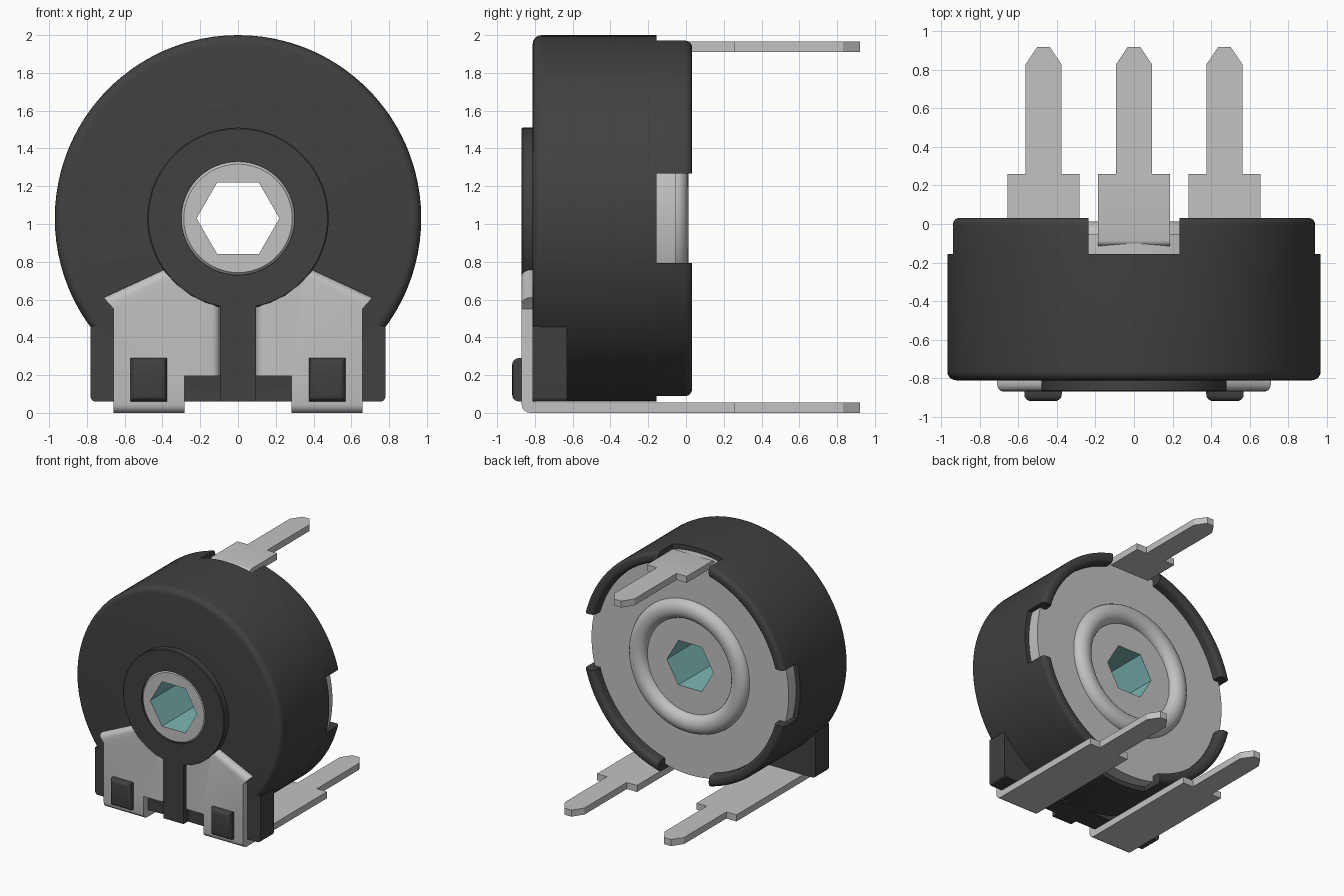
import bpy, bmesh
from math import sin, cos, pi, radians, asin, sqrt

if "Cube" in bpy.data.objects:
    bpy.data.objects.remove(bpy.data.objects["Cube"], do_unlink=True)

CZ = 1.03     # height of the rotation axis
SEG = 96
REAR = -0.055  # rear face of the metal plate


def material(name, rgb):
    m = bpy.data.materials.new(name)
    m.use_nodes = True
    m.diffuse_color = (*rgb, 1)
    m.node_tree.nodes["Principled BSDF"].inputs["Base Color"].default_value = (*rgb, 1)
    return m


DARK = material("dark plastic", (0.052, 0.052, 0.052))
GREY = material("grey metal", (0.54, 0.54, 0.54))
TEAL = material("teal socket", (0.20, 0.48, 0.46))


def finish(bm, name, *mats):
    bmesh.ops.recalc_face_normals(bm, faces=bm.faces[:])
    me = bpy.data.meshes.new(name)
    bm.to_mesh(me)
    bm.free()
    for m in mats:
        me.materials.append(m)
    me.shade_smooth()
    me.set_sharp_from_angle(angle=radians(32))
    ob = bpy.data.objects.new(name, me)
    bpy.context.collection.objects.link(ob)
    return ob


def hexagon(a):
    """Radius of the six-sided socket at angle a."""
    return 0.19 / cos((a % (pi / 3)) - pi / 6)


def lathe(name, profile, mats, inner=None):
    """Turn a closed (radius, y) profile about the y axis; radius may be a function."""
    bm = bmesh.new()
    rings = []
    for i in range(SEG):
        a = 2 * pi * i / SEG
        ring = []
        for r, y in profile:
            rr = r(a) if callable(r) else r
            ring.append(bm.verts.new((rr * cos(a), y, CZ + rr * sin(a))))
        rings.append(ring)
    n = len(profile)
    for i in range(SEG):
        p, q = rings[i], rings[(i + 1) % SEG]
        for j in range(n):
            k = (j + 1) % n
            f = bm.faces.new((p[j], p[k], q[k], q[j]))
            if j == inner:
                f.material_index = 1
    return finish(bm, name, *mats)


def quarter_lip(name, profile, quadrant, notch, seg=24):
    """Quarter of a ring whose ends leave straight notches of the given half width."""
    bm = bmesh.new()
    rings = []
    for i in range(seg + 1):
        ring = []
        for r, y in profile:
            g = asin(notch / r)
            a = quadrant * pi / 2 + g + (pi / 2 - 2 * g) * i / seg
            ring.append(bm.verts.new((r * cos(a), y, CZ + r * sin(a))))
        rings.append(ring)
    n = len(profile)
    for p, q in zip(rings, rings[1:]):
        for j in range(n):
            k = (j + 1) % n
            bm.faces.new((p[j], p[k], q[k], q[j]))
    bm.faces.new(rings[0])
    bm.faces.new(rings[-1])
    return finish(bm, name, DARK)


def prism(name, pts, lo, hi, axis, mat, rounded=None, width=0.04):
    """Extrude an outline along y (points x,z) or z (points x,y), rounding chosen edges."""
    bm = bmesh.new()

    def at(p, d):
        return (p[0], d, p[1]) if axis == "y" else (p[0], p[1], d)
    a = [bm.verts.new(at(p, lo)) for p in pts]
    b = [bm.verts.new(at(p, hi)) for p in pts]
    bm.faces.new(a)
    bm.faces.new(b)
    for i in range(len(pts)):
        j = (i + 1) % len(pts)
        bm.faces.new((a[i], a[j], b[j], b[i]))
    if rounded:
        edges = [e for e in bm.edges if rounded(e.verts[0].co, e.verts[1].co)]
        bmesh.ops.bevel(bm, geom=edges, offset=width, segments=4, profile=0.5,
                        affect="EDGES", clamp_overlap=True)
    return finish(bm, name, mat)


def rect(x0, x1, v0, v1):
    return [(x0, v0), (x1, v0), (x1, v1), (x0, v1)]


def arc(cr, cy, rad, a0, a1, n=5):
    """Points (radius, y) on a rounded profile corner."""
    return [(cr + rad * cos(radians(a0 + (a1 - a0) * i / n)),
             cy + rad * sin(radians(a0 + (a1 - a0) * i / n))) for i in range(n + 1)]


# Round housing with a rounded front rim
lathe("housing", [(0.29, -0.812)] + arc(0.922, -0.764, 0.048, -90, 0)
      + [(0.97, -0.155), (0.29, -0.155)], [DARK])

# Four rear lip segments, flush with the housing, with notches between them
lip = [(0.88, -0.155), (0.97, -0.155)] + arc(0.935, -0.003, 0.035, 0, 90) \
    + arc(0.915, -0.003, 0.035, 90, 180)
for i, side in enumerate(("upper_left", "upper_right", "lower_right", "lower_left")):
    quarter_lip("rear_lip_" + side, lip, i, 0.237)

# Raised front collar and the rib below it
lathe("front_collar", [(0.30, -0.80), (0.30, -0.87), (0.474, -0.87), (0.48, -0.864),
                       (0.48, -0.80)], [DARK])
prism("front_rib", rect(-0.095, 0.095, 0.06, 0.57), -0.87, -0.80, "y", DARK)

# Foot block under the front
prism("foot_block", rect(-0.78, 0.78, 0.06, 0.46), -0.812, -0.63, "y", DARK,
      lambda p, q: p.z < 0.07 and q.z < 0.07 and abs(p.x - q.x) < 0.01, 0.025)

# Rear plate with a raised round ridge
ridge = [(0.482 - 0.08 * cos(pi * i / 12), REAR + 0.068 * sin(pi * i / 12))
         for i in range(13)]
lathe("rear_plate", [(0.39, -0.17), (0.39, REAR)] + ridge
      + [(0.93, REAR), (0.93, -0.17)], [GREY])

# Rotor with a six-sided through socket
lathe("rotor", [(hexagon, -0.868), (0.287, -0.868), (0.30, -0.855), (0.30, -0.10),
                (0.41, -0.10), (0.41, REAR), (hexagon, REAR)], [GREY, TEAL], inner=6)


def pin_outline(c, y0):
    half = [(0.188, y0), (0.188, 0.26), (0.093, 0.26), (0.093, 0.83), (0.032, 0.92)]
    return [(c + x, y) for x, y in half] + [(c - x, y) for x, y in reversed(half)]


# Upper pin, bent down where it enters the housing
prism("upper_pin", pin_outline(0, -0.115), 1.91, 1.965, "z", GREY,
      lambda p, q: p.y < -0.1 and q.y < -0.1 and p.z > 1.95 and q.z > 1.95, 0.03)

# Lower contacts, pins and retaining studs on both sides
for s, side in ((1, "left"), (-1, "right")):
    hub = [(x, CZ - sqrt(0.478 ** 2 - x * x)) for x in (0.33, 0.25, 0.17)]
    outline = [(0.282, 0.0), (0.658, 0.0), (0.658, 0.55), (0.712, 0.61), (0.395, 0.757)] \
        + hub + [(0.095, 0.562), (0.095, 0.195), (0.282, 0.195)]

    def front_bend(p, q):
        if p.y > -0.86 or q.y > -0.86:
            return False
        bottom = p.z < 0.01 and q.z < 0.01
        slope = min(p.z, q.z) > 0.6 and max(abs(p.x), abs(q.x)) > 0.7
        inner = max(abs(p.x), abs(q.x)) < 0.1
        return bottom or slope or inner

    prism("front_contact_" + side, [(s * x, z) for x, z in outline], -0.87, -0.805, "y",
          GREY, front_bend, 0.045)
    prism("lower_pin_" + side, pin_outline(s * 0.47, -0.82), 0.0, 0.056, "z", GREY)
    prism("retaining_stud_" + side, rect(s * 0.375, s * 0.57, 0.06, 0.29), -0.92, -0.80,
          "y", DARK, lambda p, q: p.y < -0.91 and q.y < -0.91, 0.035)
